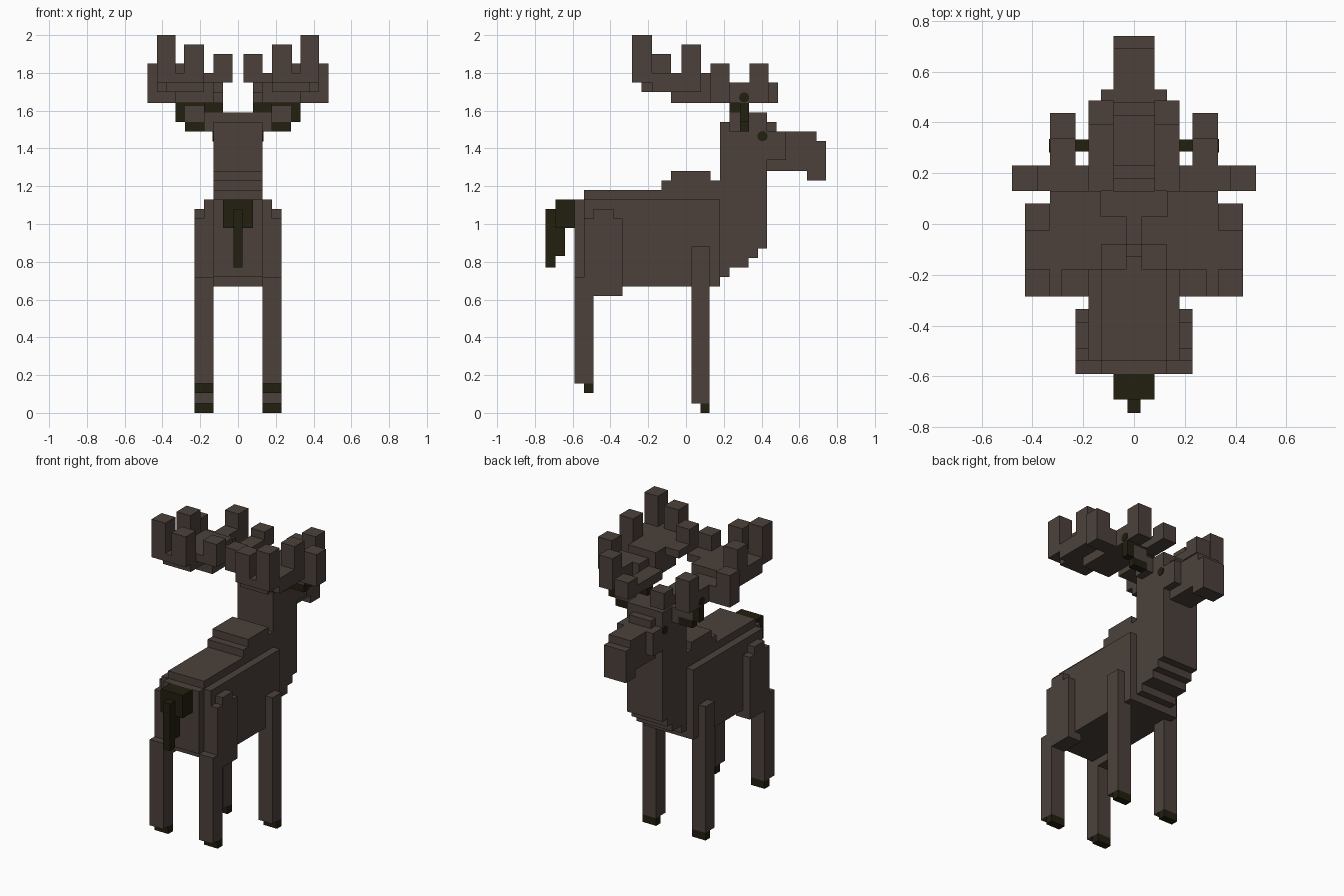
import bpy, bmesh
from math import pi
from mathutils import Matrix, Vector

cube = bpy.data.objects.get("Cube")
if cube:
    bpy.data.objects.remove(cube, do_unlink=True)


def material(name, color):
    m = bpy.data.materials.new(name)
    m.use_nodes = True
    m.diffuse_color = color
    m.node_tree.nodes["Principled BSDF"].inputs["Base Color"].default_value = color
    return m


BROWN = material("brown fur", (0.072, 0.053, 0.044, 1))
DARK = material("dark brown", (0.016, 0.014, 0.005, 1))


def finish(name, bm, mat):
    mesh = bpy.data.meshes.new(name)
    bm.to_mesh(mesh)
    bm.free()
    mesh.materials.append(mat)
    obj = bpy.data.objects.new(name, mesh)
    bpy.context.collection.objects.link(obj)
    return obj


def mirror(obj):
    mod = obj.modifiers.new("Mirror", "MIRROR")
    mod.use_mirror_merge = False


def block(name, mat, x, y, z):
    """One box spanning the given ranges."""
    low, high = (Vector(corner) for corner in zip(x, y, z))
    place = Matrix.Translation((low + high) / 2) @ Matrix.Diagonal(high - low).to_4x4()
    bm = bmesh.new()
    bmesh.ops.create_cube(bm, size=1, matrix=place)
    return finish(name, bm, mat)


def centre(name, mat, half, y, z):
    """A box on the centre line."""
    block(name, mat, (-half, half), y, z)


def pair(name, mat, x, y, z):
    """A box repeated on both sides."""
    mirror(block(name, mat, x, y, z))


def disc_pair(name, x, y, z):
    """A thin round plate on both sides."""
    bm = bmesh.new()
    place = Matrix.Translation((x, y, z)) @ Matrix.Rotation(pi / 2, 4, "Y")
    bmesh.ops.create_cone(bm, cap_ends=True, segments=16, radius1=0.027,
                          radius2=0.027, depth=0.009, matrix=place)
    mirror(finish(name, bm, DARK))


# Shared landmarks
STEP = 0.05
SLIM, INNER, WIDE, OUTER = 0.08, 0.13, 0.18, 0.23
RUMP, HAUNCH, SHOULDER = -0.59, -0.54, 0.18
BELLY, BACK, NECK_FRONT, POLL = 0.67, 1.13, 0.43, 1.49
LEG_X = (INNER, OUTER)

# Trunk and stepped back
centre("body", BROWN, WIDE, y=(HAUNCH, SHOULDER), z=(BELLY, BACK))
centre("rump", BROWN, INNER, y=(RUMP, HAUNCH), z=(BELLY + STEP, BACK))
centre("back_ridge", BROWN, INNER, y=(HAUNCH, SHOULDER), z=(BACK, BACK + STEP))
for i in range(2):
    inset = i * STEP
    base = BACK + STEP + inset
    centre("withers", BROWN, INNER, y=(inset - INNER, SHOULDER - inset), z=(base, base + STEP))

# Neck with stepped chest
centre("neck", BROWN, INNER, y=(SHOULDER, NECK_FRONT), z=(BELLY + 4 * STEP, POLL))
for i, front in enumerate((OUTER, 0.33, 0.38)):
    base = BELLY + (i + 1) * STEP
    centre("chest_step", BROWN, INNER, y=(SHOULDER, front), z=(base, base + STEP))

# Head and muzzle
centre("skull", BROWN, INNER, y=(SHOULDER, NECK_FRONT), z=(POLL, POLL + STEP))
centre("crown", BROWN, INNER, y=(OUTER, NECK_FRONT), z=(POLL + STEP, POLL + 2 * STEP))
centre("cheeks", BROWN, INNER, y=(0.38, 0.53), z=(1.34, POLL))
centre("forehead", BROWN, SLIM, y=(NECK_FRONT, NECK_FRONT + STEP), z=(POLL, POLL + STEP))
centre("muzzle", BROWN, SLIM, y=(NECK_FRONT, 0.69), z=(1.28, POLL))
centre("nose", BROWN, SLIM, y=(0.64, 0.74), z=(1.23, POLL - STEP))
pair("brow", BROWN, x=(INNER, WIDE), y=(OUTER, 0.33), z=(POLL, POLL + 2 * STEP))
disc_pair("eye", x=INNER, y=0.405, z=1.465)

# Ears
EAR_Y = (0.285, 0.333)
PALM = 1.64
pair("ear_lower_rim", DARK, x=(WIDE, 0.28), y=EAR_Y, z=(POLL, POLL + STEP))
pair("ear_outer_rim", DARK, x=(0.28, 0.33), y=EAR_Y, z=(POLL + STEP, PALM))
pair("ear_upper_rim", DARK, x=(WIDE, 0.28), y=EAR_Y, z=(PALM - 0.015, PALM))
pair("ear_inner", BROWN, x=(WIDE, 0.28), y=EAR_Y, z=(POLL + STEP, PALM - 0.015))
disc_pair("ear_stud", x=0.33, y=0.308, z=1.67)

# Antler palms, stepping up toward the rear
TIP, RIM, SHELF = 1.75, 1.7, 1.8
REAR = (-0.285, -0.18)
pair("antler_stem", DARK, x=(SLIM, WIDE), y=(OUTER, 0.285), z=(PALM - STEP, PALM))
pair("antler_root", BROWN, x=(SLIM, WIDE), y=(INNER, 0.39), z=(PALM, RIM))
pair("antler_brow_point", BROWN, x=(SLIM, WIDE), y=(0.39, 0.487), z=(PALM, TIP))
pair("antler_beam", BROWN, x=(WIDE, 0.48), y=(INNER, OUTER), z=(PALM, TIP))
pair("antler_front_arm", BROWN, x=(OUTER, 0.33), y=(OUTER, 0.436), z=(PALM, TIP))
pair("antler_palm", BROWN, x=(INNER, 0.33), y=(-SLIM, INNER), z=(PALM, SHELF))
pair("antler_rear_palm", BROWN, x=(WIDE, 0.38), y=(-0.235, -SLIM), z=(RIM, SHELF))
pair("antler_side_palm", BROWN, x=(0.33, 0.43), y=(-WIDE, SLIM), z=(RIM, SHELF))
pair("antler_inner_arm", BROWN, x=(0.03, WIDE), y=(-WIDE, 0.03), z=(TIP, SHELF))
pair("antler_rear_edge", BROWN, x=(WIDE, 0.43), y=REAR, z=(TIP, SHELF))

# Antler tines
pair("tall_rear_tine", BROWN, x=(0.33, 0.43), y=REAR, z=(TIP, 2))
pair("inner_rear_tine", BROWN, x=(WIDE, 0.285), y=REAR, z=(TIP, 1.95))
pair("middle_tine", BROWN, x=(0.33, 0.43), y=(-0.025, SLIM), z=(TIP, 1.95))
pair("inner_tine", BROWN, x=(0.03, INNER), y=(-WIDE, -SLIM), z=(TIP, 1.9))
pair("outer_tine", BROWN, x=(0.38, 0.48), y=(INNER, OUTER), z=(TIP, 1.85))
pair("front_tine", BROWN, x=(OUTER, 0.33), y=(0.335, 0.436), z=(TIP, 1.85))

# Legs and hooves
pair("front_leg", BROWN, LEG_X, y=(0.03, 0.125), z=(STEP, 0.88))
pair("front_hoof", DARK, LEG_X, y=(0.077, 0.125), z=(0, STEP))
pair("rear_leg", BROWN, LEG_X, y=(RUMP, RUMP + 2 * STEP), z=(0.155, BELLY + STEP))
pair("rear_hoof", DARK, LEG_X, y=(HAUNCH, HAUNCH + STEP), z=(0.105, 0.155))
pair("thigh", BROWN, LEG_X, y=(HAUNCH, -0.335), z=(BELLY - STEP, 1.03))
pair("thigh_top", BROWN, LEG_X, y=(HAUNCH + STEP, -0.385), z=(1.03, 1.08))

# Tail
centre("tail_base", DARK, SLIM, y=(-0.69, RUMP), z=(0.98, BACK))
centre("tail_middle", DARK, STEP / 2, y=(-0.69, -0.64), z=(0.83, 0.98))
centre("tail_tip", DARK, STEP / 2, y=(-0.743, -0.69), z=(0.77, 1.08))
